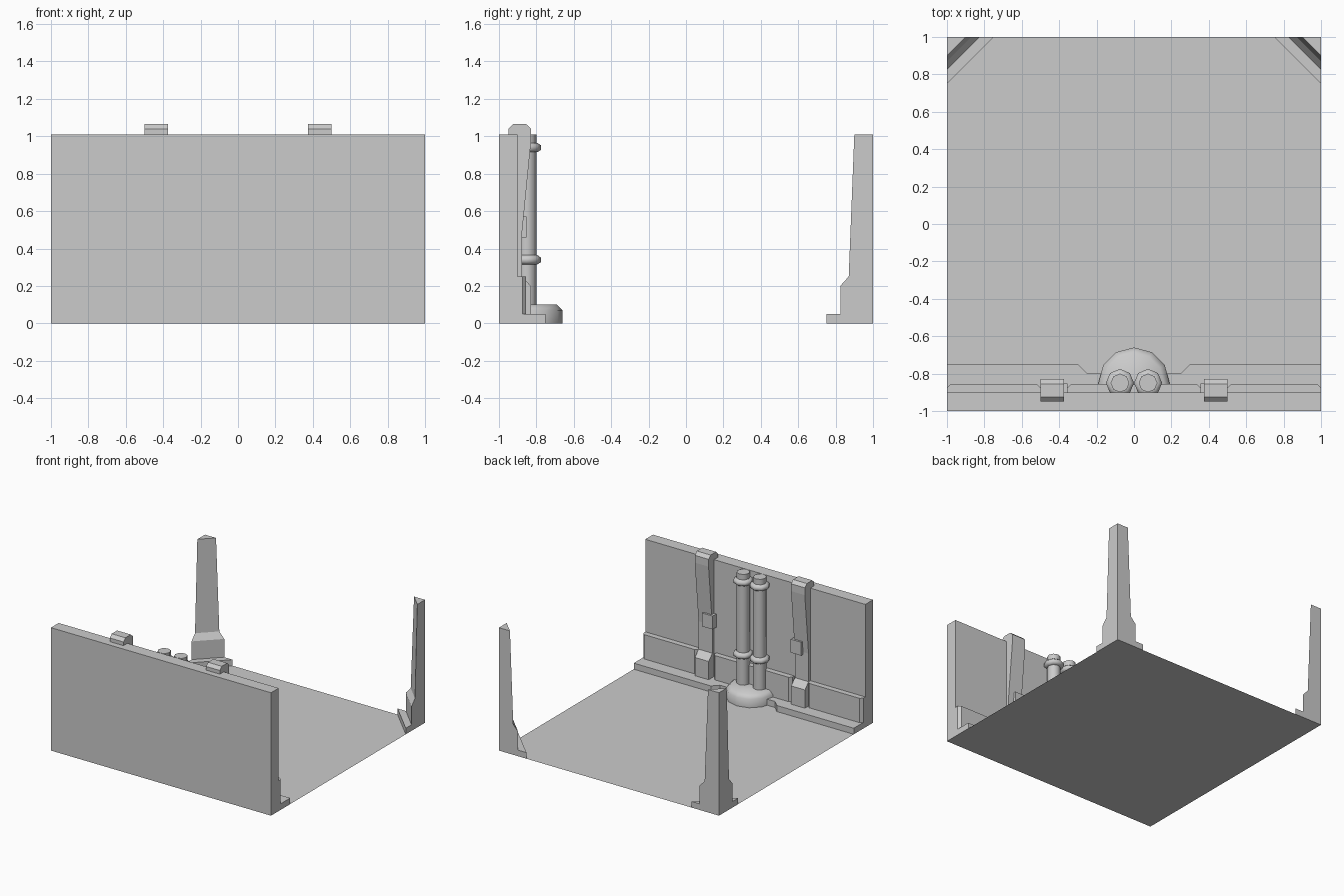
import bpy, bmesh
from math import sin, cos, pi

if "Cube" in bpy.data.objects:
    bpy.data.objects.remove(bpy.data.objects["Cube"])


def loft(name, rings, smooth=None):
    """Skin a stack of matching rings and cap both ends."""
    bm = bmesh.new()
    loops = [[bm.verts.new(p) for p in ring] for ring in rings]
    n = len(loops[0])
    for a, b in zip(loops, loops[1:]):
        for i in range(n):
            j = (i + 1) % n
            bm.faces.new((a[i], a[j], b[j], b[i]))
    bm.faces.new(loops[0])
    bm.faces.new(loops[-1])
    bmesh.ops.recalc_face_normals(bm, faces=bm.faces)
    me = bpy.data.meshes.new(name)
    bm.to_mesh(me)
    bm.free()
    ob = bpy.data.objects.new(name, me)
    bpy.context.collection.objects.link(ob)
    if smooth:
        bpy.ops.object.select_all(action='DESELECT')
        ob.select_set(True)
        bpy.context.view_layer.objects.active = ob
        bpy.ops.object.shade_smooth_by_angle(angle=smooth)
    return ob


def plan(name, pts, z0, z1):
    """Extrude an xy outline upward."""
    return loft(name, [[(x, y, z) for x, y in pts] for z in (z0, z1)])


def side(name, pts, x0, x1):
    """Extrude a yz profile along x."""
    return loft(name, [[(x, y, z) for y, z in pts] for x in (x0, x1)])


def box(name, x0, x1, y0, y1, z0, z1):
    return plan(name, [(x0, y0), (x1, y0), (x1, y1), (x0, y1)], z0, z1)


# Floor sheet
bpy.ops.mesh.primitive_plane_add(size=2)
bpy.context.object.name = "floor"

# Wall slab
box("wall", -1, 1, -1, -0.9, 0, 1.01)

# Stepped skirting with a recess in the middle
half = [(1, -0.75), (0.3, -0.75), (0.25, -0.8)]
plan("skirting", [(1, -0.9)] + half + [(-x, y) for x, y in reversed(half)] + [(-1, -0.9)], 0, 0.05)

# Lower wall panels with chamfered ends
c = 0.02
for tag, a, b in (("left", -1, -0.5), ("middle", -0.355, 0.355), ("right", 0.5, 1)):
    plan("lower_panel_" + tag,
         [(a, -0.9), (b, -0.9), (b, -0.855 - c), (b - c, -0.855), (a + c, -0.855), (a, -0.855 - c)],
         0.05, 0.25)

# Ribs hooked over the wall top, each with a small box on its inner side
rib = [(-0.95, 1.01), (-0.95, 1.04), (-0.925, 1.065), (-0.855, 1.065), (-0.828, 1.04),
       (-0.828, 0.98), (-0.877, 0.48), (-0.877, 0.25), (-0.83, 0.2), (-0.83, 0.05),
       (-0.9, 0.05), (-0.9, 1.01)]
for tag, s in (("left", -1), ("right", 1)):
    side("rib_" + tag, rib, s * 0.375, s * 0.5)
    box("rib_box_" + tag, s * 0.355, s * 0.45, -0.9, -0.852, 0.46, 0.57)

# Pipes with two collars each
for tag, s in (("left", -1), ("right", 1)):
    def rings(profile):
        return [[(s * 0.075 + r * cos(i * pi / 4), -0.85 + r * sin(i * pi / 4), z)
                 for i in range(8)] for r, z in profile]
    loft("pipe_" + tag, rings([(0.05, 0.08), (0.05, 1.01)]), pi / 3.5)
    for level, z in (("lower", 0.315), ("upper", 0.915)):
        loft(f"pipe_collar_{level}_{tag}",
             rings([(0.055, z), (0.075, z + 0.012), (0.075, z + 0.036), (0.055, z + 0.05)]), pi / 3)

# Half-round pipe foot
foot = []
for r, z in ((0.19, 0), (0.19, 0.07), (0.16, 0.1)):
    arc = [(r * cos(i * pi / 6), -0.85 + r * sin(i * pi / 6), z) for i in range(7)]
    foot.append(arc + [(-r, -0.87, z), (r, -0.87, z)])
loft("pipe_foot", foot, pi / 3.5)

# Triangular posts in the two back corners: (leg length, height)
post = [(0.25, 0), (0.25, 0.05), (0.175, 0.05), (0.175, 0.2), (0.13, 0.25), (0.1, 1.01)]
for tag, s in (("left", -1), ("right", 1)):
    loft("corner_post_" + tag,
         [[(s, 1, z), (s * (1 - d), 1, z), (s, 1 - d, z)] for d, z in post])
